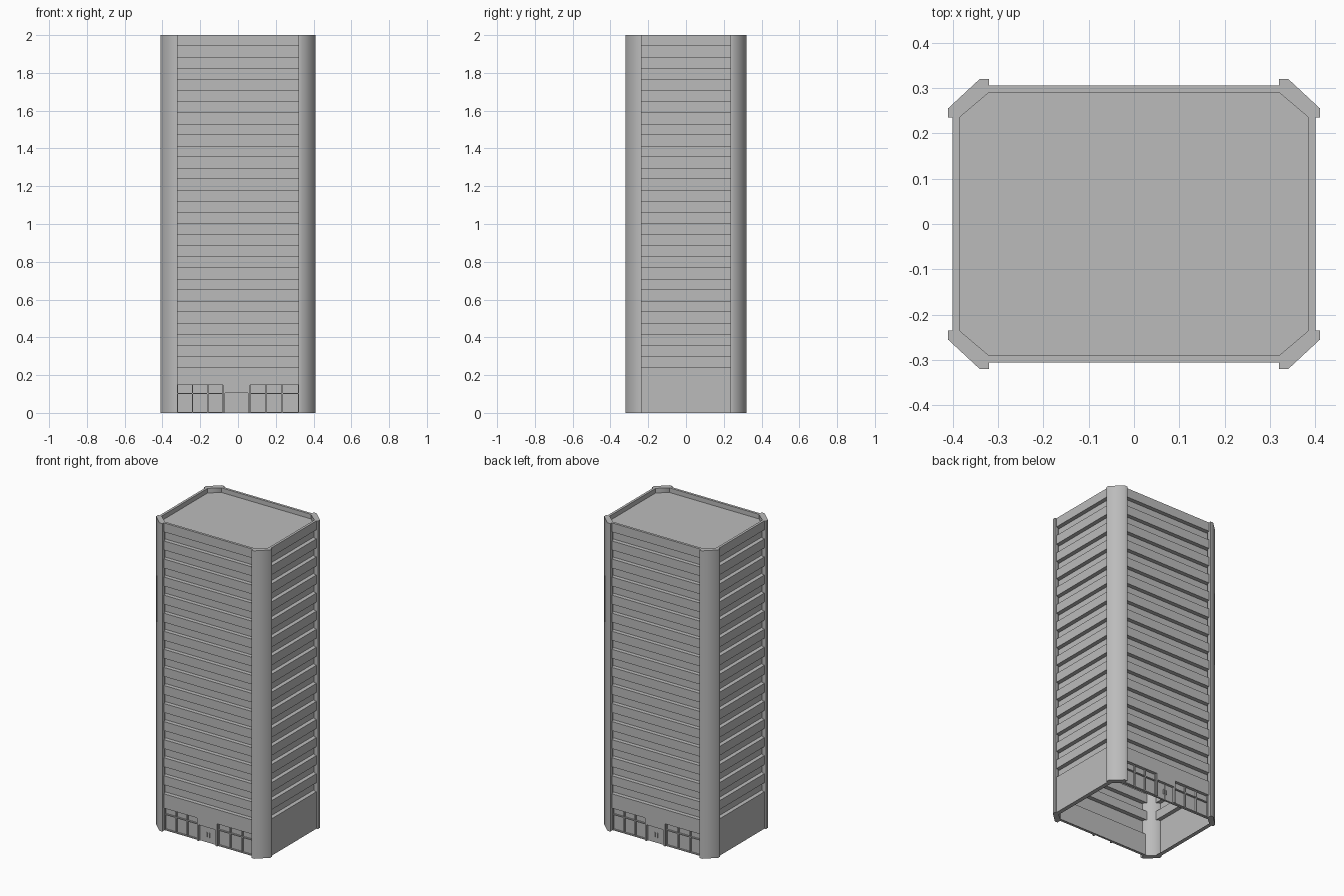
import bpy, bmesh, math
from mathutils import Matrix, Vector

if "Cube" in bpy.data.objects:
    bpy.data.objects.remove(bpy.data.objects["Cube"])

GREY = (0.5, 0.5, 0.5, 1)
mat = bpy.data.materials.new("concrete grey")
mat.use_nodes = True
mat.diffuse_color = GREY
mat.node_tree.nodes["Principled BSDF"].inputs["Base Color"].default_value = GREY

HX, HY = 0.40, 0.305        # outer wall planes
SPAN_X, SPAN_Y = 0.32, 0.235  # half wall length between corner piers
TUCK = 0.014                # how far walls run behind the piers
DEPTH = 0.027               # window recess
LOBBY, FIRST, TOP = 0.147, 0.24, 2.0
ROOF = 1.97
BANDS = 30


def finish(name, bm, turn=0.0):
    bm.transform(Matrix.Rotation(turn, 4, "Z"))
    mesh = bpy.data.meshes.new(name)
    bm.to_mesh(mesh)
    bm.free()
    mesh.materials.append(mat)
    obj = bpy.data.objects.new(name, mesh)
    bpy.context.collection.objects.link(obj)
    return obj


def add_box(bm, x0, x1, y0, y1, z0, z1):
    size = Vector((x1 - x0, y1 - y0, z1 - z0))
    mid = Vector((x0 + x1, y0 + y1, z0 + z1)) / 2
    bmesh.ops.create_cube(bm, size=1, matrix=Matrix.LocRotScale(mid, None, size))


def banded_profile(lobby_depth):
    # (depth, height) steps from the ground to the parapet
    pts = [(DEPTH, 0), (lobby_depth, 0)]
    if lobby_depth:
        pts += [(lobby_depth, LOBBY), (0, LOBBY)]
    step = (TOP - FIRST) / BANDS
    for i in range(0, BANDS, 2):
        low, high = FIRST + i * step, FIRST + (i + 1) * step
        pts += [(0, low), (DEPTH, low), (DEPTH, high), (0, high)]
    return pts + [(0, TOP), (0.016, TOP), (0.016, ROOF)]


def wall(name, half, plane, lobby_depth, turn):
    # sweep the stepped profile along one side of the tower
    bm = bmesh.new()
    rows = [[bm.verts.new((s * (half + TUCK), -plane + d, z)) for s in (-1, 1)]
            for d, z in banded_profile(lobby_depth)]
    for a, b in zip(rows, rows[1:]):
        bm.faces.new((a[0], a[1], b[1], b[0]))
    finish(name, bm, turn)


def prism(name, outline, z0, z1):
    bm = bmesh.new()
    face = bm.faces.new([bm.verts.new((x, y, z0)) for x, y in outline])
    if z1 > z0:
        top = bmesh.ops.extrude_face_region(bm, geom=[face], use_keep_orig=True)["geom"]
        verts = [v for v in top if isinstance(v, bmesh.types.BMVert)]
        bmesh.ops.translate(bm, verts=verts, vec=(0, 0, z1 - z0))
        bmesh.ops.recalc_face_normals(bm, faces=bm.faces)
    return finish(name, bm)


# Banded walls; front and back have a recessed lobby
GLASS = 0.02
wall("front_wall", SPAN_X, HY, GLASS, 0)
wall("back_wall", SPAN_X, HY, GLASS, math.pi)
wall("right_wall", SPAN_Y, HX, 0, -math.pi / 2)
wall("left_wall", SPAN_Y, HX, 0, math.pi / 2)

# Corner piers with a smooth chamfered outer face
PIER = [(0.32, 0.29), (0.32, 0.32), (0.34, 0.32), (0.41, 0.255), (0.41, 0.235), (0.385, 0.235)]
for side, sx in (("left", 1), ("right", -1)):
    for end, sy in (("front", -1), ("back", 1)):
        pier = prism(f"{end}_{side}_pier", [(sx * x, sy * y) for x, y in PIER], 0, TOP)
        bpy.ops.object.select_all(action="DESELECT")
        bpy.context.view_layer.objects.active = pier
        pier.select_set(True)
        bpy.ops.object.shade_smooth_by_angle(angle=math.radians(60))

# Sunken roof slab, outlined counter-clockwise so it faces up
quarter = [(0.385, 0.235), (0.32, 0.29)]
roof = quarter + [(-x, y) for x, y in reversed(quarter)]
roof += [(-x, -y) for x, y in roof]
prism("roof", roof, ROOF, ROOF)

# Lobby glazing bars and entrances
DOOR_L, DOOR_R, DOOR_TOP = -0.07, 0.053, 0.105
JAMB = 0.01
for end, turn in (("front", 0), ("back", math.pi)):
    y_glass, y_bar = -HY + GLASS, -HY + GLASS / 2
    bm = bmesh.new()
    for x0, x1 in ((-SPAN_X, DOOR_L - JAMB), (DOOR_R + JAMB, SPAN_X)):
        for i in range(4):
            x = x0 + (x1 - x0) * i / 3
            add_box(bm, x - 0.003, x + 0.003, y_bar, y_glass, 0, LOBBY)
        for z in (0, 0.1):
            add_box(bm, x0, x1, y_bar, y_glass, z, z + 0.006)
    finish(f"{end}_lobby_bars", bm, turn)

    bm = bmesh.new()
    add_box(bm, DOOR_L - JAMB, DOOR_L, -HY, y_glass, 0, LOBBY)
    add_box(bm, DOOR_R, DOOR_R + JAMB, -HY, y_glass, 0, LOBBY)
    add_box(bm, DOOR_L, DOOR_R, -HY, y_glass, DOOR_TOP, LOBBY)
    finish(f"{end}_door_surround", bm, turn)

    bm = bmesh.new()
    mid = (DOOR_L + DOOR_R) / 2
    for s in (-1, 1):
        a, b = sorted((mid + s * 0.001, mid + s * 0.06))
        add_box(bm, a, b, y_bar + 0.004, y_glass, 0, DOOR_TOP - 0.002)
        h = mid + s * 0.01
        add_box(bm, h - 0.002, h + 0.002, y_bar - 0.002, y_bar + 0.004, 0.035, 0.065)
    finish(f"{end}_doors", bm, turn)
